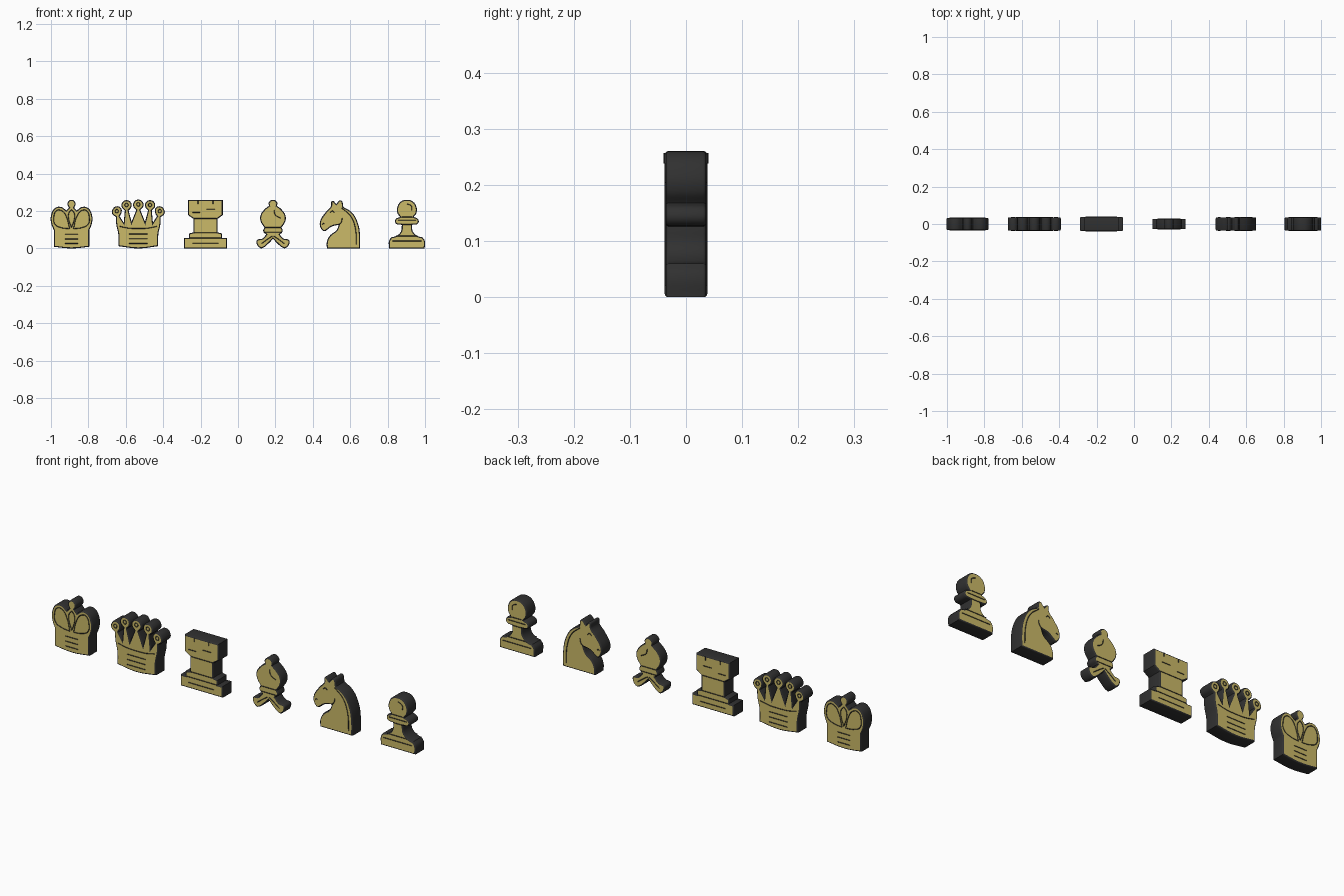
import bpy
from math import cos, sin, pi

cube = bpy.data.objects.get("Cube")
if cube:
    bpy.data.objects.remove(cube)

BEVEL = 0.006
UNIT = 0.001  # outlines are written in thousandths


def make_material(name, colour):
    mat = bpy.data.materials.new(name)
    mat.use_nodes = True
    mat.diffuse_color = colour
    bsdf = mat.node_tree.nodes["Principled BSDF"]
    bsdf.inputs["Base Color"].default_value = colour
    bsdf.inputs["Roughness"].default_value = 0.6
    return mat


dark = make_material("charcoal", (0.03, 0.03, 0.03, 1))
gold = make_material("pale gold", (0.6, 0.49, 0.14, 1))


def add_spline(curve, points, cyclic):
    """Points are (x, z), or (x, z, 1) for a sharp corner."""
    spline = curve.splines.new("BEZIER")
    spline.bezier_points.add(len(points) - 1)
    spline.use_cyclic_u = cyclic
    spline.resolution_u = 6
    for target, p in zip(spline.bezier_points, points):
        target.co = (p[0] * UNIT, p[1] * UNIT, 0)
        kind = "VECTOR" if len(p) > 2 else "AUTO"
        target.handle_left_type = target.handle_right_type = kind


def curve_to_mesh(curve, name, x, y):
    obj = bpy.data.objects.new(name, curve)
    bpy.context.scene.collection.objects.link(obj)
    obj.location = (x, y, 0)
    obj.rotation_euler.x = pi / 2
    bpy.ops.object.select_all(action="DESELECT")
    obj.select_set(True)
    bpy.context.view_layer.objects.active = obj
    bpy.ops.object.convert(target="MESH")
    obj = bpy.context.view_layer.objects.active
    bpy.ops.object.shade_smooth_by_angle(angle=pi / 5)
    return obj


def flip(points):
    return [(-p[0], *p[1:]) for p in points]


def mirrored(half):
    """Close a right half, listed bottom to top, with its left half."""
    return half + flip([p for p in reversed(half) if p[0]])


def both(lines):
    return lines + [flip(line) for line in lines]


def bars(width, *heights):
    return [[(-width, z, 1), (width, z, 1)] for z in heights]


def ring(cx, cz, r):
    pts = [(cx + r * cos(i * pi / 4), cz + r * sin(i * pi / 4)) for i in range(8)]
    return pts + pts[:1]


def piece(name, x, depth, outline, lines):
    # dark body with rounded rim and gold front and back
    body = bpy.data.curves.new(name, "CURVE")
    body.dimensions = "2D"
    body.fill_mode = "BOTH"
    body.extrude = depth - BEVEL
    body.bevel_depth = BEVEL
    body.bevel_resolution = 2
    body.offset = -BEVEL
    add_spline(body, outline, True)
    obj = curve_to_mesh(body, name, x, 0)
    obj.data.materials.clear()
    obj.data.materials.append(dark)
    obj.data.materials.append(gold)
    for face in obj.data.polygons:
        face.material_index = int(abs(face.normal.z) > 0.99)
    # dark line work on both faces
    for side, y in (("front", -depth), ("back", depth)):
        art = bpy.data.curves.new(name + "_lines", "CURVE")
        art.dimensions = "3D"
        art.bevel_depth = 0.0018
        art.bevel_resolution = 0
        for line in lines:
            add_spline(art, line, False)
        marks = curve_to_mesh(art, f"{name}_{side}_lines", x, y)
        marks.data.materials.clear()
        marks.data.materials.append(dark)


# king: two round lobes and a knobbed centre
king = mirrored([(0, 0), (95, 9, 1), (95, 98, 1), (109, 135), (110, 175), (88, 216),
                 (58, 222), (28, 203, 1), (14, 218, 1), (21, 232), (19, 248), (0, 260)])
piece("king", -0.89, 0.033, king, bars(34, 75, 50, 26) + both([
    [(10, 105), (55, 111), (88, 128), (95, 165), (78, 203), (50, 200), (28, 170), (10, 105)],
    [(0, 112), (16, 160), (14, 190), (0, 208)],
]))

# queen: five balls on tapering points
queen = mirrored([(0, 0), (106, 12, 1), (107, 75), (118, 130), (120, 168, 1), (139, 184),
                  (138, 208), (117, 225), (93, 216), (90, 190), (100, 172, 1),
                  (78, 138, 1), (72, 203, 1), (89, 222), (84, 248), (62, 258), (40, 246),
                  (38, 220), (52, 203, 1), (36, 142, 1), (11, 205, 1), (27, 226),
                  (22, 250), (0, 261)])
balls = [ring(s * cx, cz, 9) for cx, cz in ((115, 199), (63, 232)) for s in (-1, 1)]
piece("queen", -0.533, 0.036, queen, bars(50, 77, 51, 26) + balls + [ring(0, 235, 9)] + both([
    [(0, 106), (50, 108), (100, 118)],
]))

# rook: straight tower with stepped foot
rook = mirrored([(x, z, 1) for x, z in (
    (115, 0), (115, 56), (88, 56), (88, 80), (64, 86), (64, 158), (93, 178), (93, 260))])
piece("rook", -0.174, 0.038, rook, bars(84, 56) + bars(60, 84, 160) + bars(70, 28) + [
    [(5, 209, 1), (52, 209, 1)], [(-70, 192, 1), (-30, 192, 1)],
] + both([[(40, 238, 1), (40, 257, 1)]]))

# bishop: pointed mitre over two curling tails
bishop = mirrored([(0, 52, 1), (20, 30), (56, 2), (66, 1), (89, 34), (84, 46), (58, 52),
                   (36, 74, 1), (52, 92), (46, 112, 1), (66, 145), (67, 175), (46, 208),
                   (21, 228, 1), (23, 244), (0, 260)])
piece("bishop", 0.187, 0.028, bishop, bars(42, 112, 86) + [
    [(6, 205), (12, 180), (40, 162)],
] + both([[(4, 66), (28, 50), (60, 26)]]))

# knight: horse head facing left
knight = [(-70, 0, 1), (107, 0, 1), (108, 60), (96, 135), (64, 192), (18, 222, 1),
          (5, 257), (-20, 238, 1), (-42, 254), (-48, 226), (-76, 194), (-107, 140),
          (-102, 108), (-84, 92), (-68, 100, 1), (-42, 118), (-6, 126, 1), (-18, 98),
          (-54, 68), (-70, 34)]
piece("knight", 0.545, 0.036, knight, [
    [(10, 216), (58, 172), (82, 110), (88, 20)],
    [(-52, 192), (-40, 200), (-30, 192)],
    [(-94, 128), (-88, 134), (-84, 130)],
    [(-6, 126), (8, 142), (12, 162)],
])

# pawn: round head, collar, waisted stem and wide foot
pawn = mirrored([(95, 0, 1), (95, 42), (82, 60, 1), (58, 66), (32, 90), (27, 126, 1),
                 (60, 134), (60, 156), (36, 168, 1), (51, 190), (50, 225), (30, 252), (0, 260)])
piece("pawn", 0.903, 0.036, pawn, bars(48, 150) + bars(26, 128, 168) + bars(58, 66) + bars(78, 40) + [
    [(2, 238), (24, 226), (26, 204)],
])
